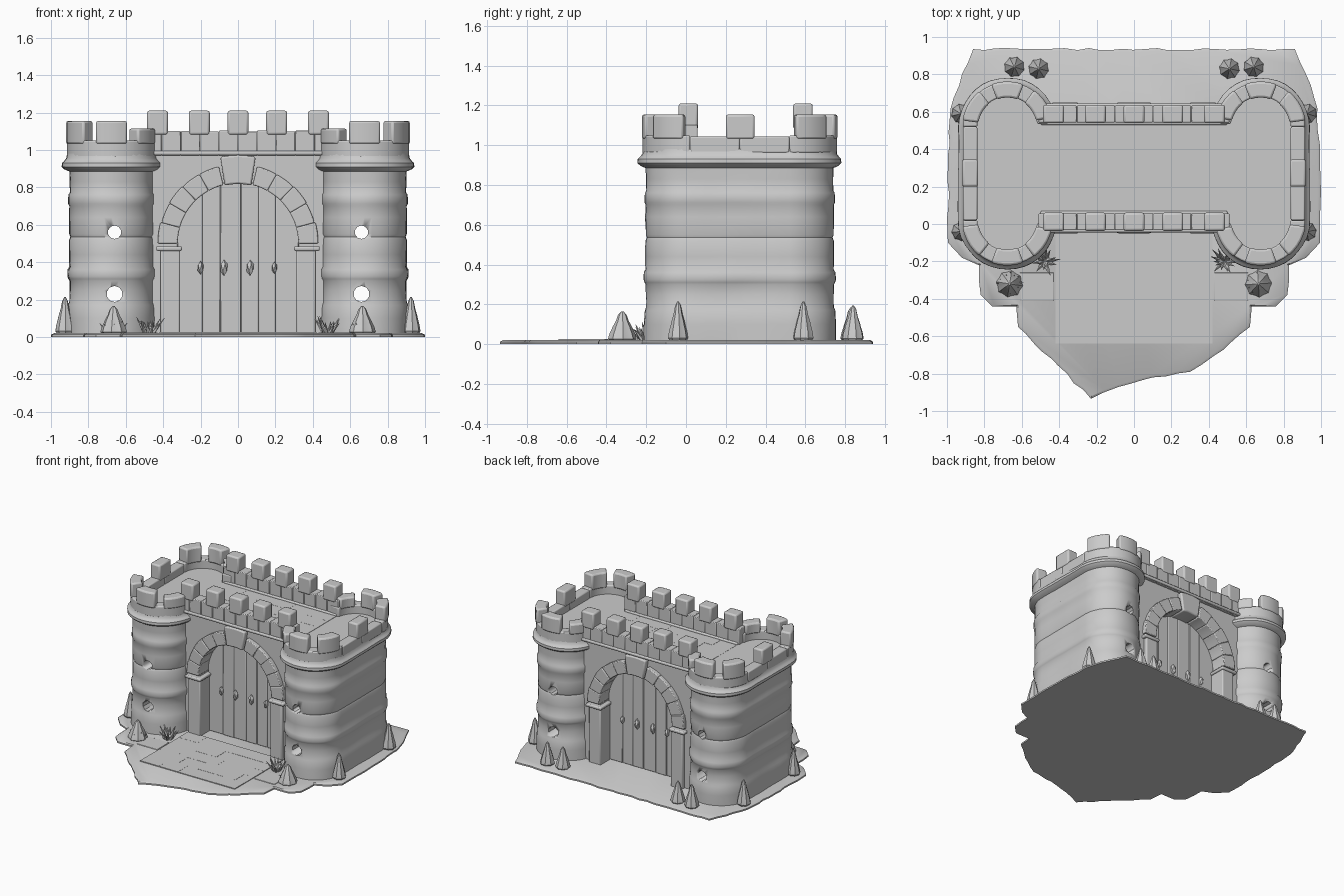
import bpy, bmesh, random
from math import sin, cos, pi, radians, sqrt
from mathutils import Vector, Matrix, noise

if "Cube" in bpy.data.objects:
    bpy.data.objects.remove(bpy.data.objects["Cube"])

random.seed(4)
FORT_Y = 0.27                      # the towers are symmetric about this line
GATE_Y = 0.30                      # the two gate walls are symmetric about this line
TX, TY, TR = 0.677, 0.25, 0.22     # tower centre x, arc centre offset, radius


def add(name, bm, mirror="", y=0.0, bevel=0.0):
    bmesh.ops.recalc_face_normals(bm, faces=bm.faces)
    me = bpy.data.meshes.new(name)
    bm.to_mesh(me)
    bm.free()
    ob = bpy.data.objects.new(name, me)
    bpy.context.collection.objects.link(ob)
    ob.location.y = y
    if bevel:
        m = ob.modifiers.new("soft_edges", "BEVEL")
        m.width, m.segments, m.limit_method = bevel, 2, "ANGLE"
    if mirror:
        m = ob.modifiers.new("mirror", "MIRROR")
        m.use_axis = ["x" in mirror, "y" in mirror, False]
        m.use_mirror_merge = False
    return ob


def loft(bm, rings):
    """Skin equal-length closed rings and cap both ends."""
    vs = [[bm.verts.new(p) for p in r] for r in rings]
    n = len(vs[0])
    for a, b in zip(vs, vs[1:]):
        for i in range(n):
            bm.faces.new((a[i], a[(i + 1) % n], b[(i + 1) % n], b[i]))
    bm.faces.new(vs[0][::-1])
    bm.faces.new(vs[-1])


def slab(bm, pts, z0, z1):          # xy outline extruded in z
    loft(bm, [[(x, y, z) for x, y in pts] for z in (z0, z1)])


def prism(bm, pts, y0, y1):         # xz outline extruded in y
    loft(bm, [[(x, y, z) for x, z in pts] for y in (y0, y1)])


def box(bm, x0, x1, y0, y1, z0, z1):
    slab(bm, [(x0, y0), (x1, y0), (x1, y1), (x0, y1)], z0, z1)


def arc(r, a0, a1, n, cx=0, cz=0):
    return [(cx + r * sin(radians(a0 + (a1 - a0) * i / n)),
             cz + r * cos(radians(a0 + (a1 - a0) * i / n))) for i in range(n + 1)]


# Ground plate with a ragged edge
half = [(0.86, 0.935), (0.92, 0.8), (0.98, 0.62), (0.995, 0.3), (0.995, -0.1), (0.92, -0.18),
        (0.83, -0.22), (0.82, -0.38), (0.76, -0.44), (0.63, -0.44), (0.62, -0.55)]
outline = half + [(0.42, -0.71), (0.3, -0.79), (0.1, -0.82), (-0.08, -0.87), (-0.23, -0.935)] \
    + [(-x, y) for x, y in half[::-1]]
edge = []
for i, p in enumerate(outline):
    a, b = Vector(p), Vector(outline[(i + 1) % len(outline)])
    k = max(1, int((b - a).length / 0.06))
    for j in range(k):
        w = 0.006 if j else 0
        edge.append(a.lerp(b, j / k) + Vector((random.uniform(-w, w), random.uniform(-w, w))))
bm = bmesh.new()
loft(bm, [[(x, y, 0) for x, y in edge], [(x, y, 0.012) for x, y in edge],
          [(x * 0.985, y * 0.985, 0.02) for x, y in edge]])
add("ground_plate", bm)


# Paving: closely laid flagstones
def pave(name, x0, x1, y0, y1, z0, z1, cols, rows, loc=0):
    bm = bmesh.new()
    w, h = (x1 - x0) / cols, (y1 - y0) / rows
    for r in range(rows):
        cuts = [x0] + [x0 + w * (c + 0.5 * (r % 2)) for c in range(1, cols)] + [x1]
        for a, b in zip(cuts, cuts[1:]):
            box(bm, a, b, y0 + r * h, y0 + r * h + h, z0, z1 + random.uniform(-0.001, 0.001))
    add(name, bm, y=loc)


pave("forecourt_paving", -0.42, 0.42, -0.64, -0.03, 0.01, 0.026, 5, 5)
pave("roof_paving", -0.5, 0.5, -0.25, 0.25, 0.95, 0.982, 7, 4, GATE_Y)
bm = bmesh.new()
box(bm, 0.43, 0.61, -0.41, -0.26, 0.01, 0.024)
add("side_flagstone", bm, "x", bevel=0.003)


# Towers: long rounded plan with stone courses and a cornice
def stadium(r, z):
    pts = [(TX + x, -TY - c) for x, c in arc(r, -90, 90, 18)]
    pts += [(TX + r, -TY + 2 * TY * i / 6) for i in range(1, 6)]
    pts += [(TX - x, TY + c) for x, c in arc(r, -90, 90, 18)]
    pts += [(TX - r, TY - 2 * TY * i / 6) for i in range(1, 6)]
    out = []
    for x, y in pts:
        k = 1 + 0.022 * noise.noise(Vector((x * 7, y * 7, z * 9)))
        cy = max(-TY, min(TY, y))
        out.append((TX + (x - TX) * k, cy + (y - cy) * k, z))
    return out


profile = [(0.01, .014), (.1, .013), (.17, .01), (.185, .003), (.25, .002), (.3, .002), (.31, .008),
           (.325, .013), (.36, .012), (.375, .004), (.44, .005), (.52, .004), (.535, -.002),
           (.55, .004), (.64, .004), (.70, .002), (.712, .008), (.76, .008), (.772, .001),
           (.83, .002), (.885, .003), (.897, .03), (.91, .043), (.93, .042), (.942, .03),
           (.955, .02), (.98, .016)]
bm = bmesh.new()
loft(bm, [stadium(TR + o, z) for z, o in profile])
tower = add("tower", bm, y=FORT_Y)

# Round window cutters running through each tower
bm = bmesh.new()
for z, r in ((0.23, 0.043), (0.56, 0.036)):
    bmesh.ops.create_cone(bm, cap_ends=True, segments=10, radius1=r, radius2=r, depth=1.4,
                          matrix=Matrix.Translation((0.66, 0, z)) @ Matrix.Rotation(pi / 2, 4, "X"))
cutter = add("window_cutter", bm, y=FORT_Y)
cutter.hide_render = True
cutter.display_type = "WIRE"
cut = tower.modifiers.new("windows", "BOOLEAN")
cut.operation, cut.object, cut.solver = "DIFFERENCE", cutter, "EXACT"
mir = tower.modifiers.new("mirror", "MIRROR")
mir.use_mirror_merge = False

# Tower parapets and merlons
RO, RI = 0.238, 0.16


def curved(bm, a0, a1, z0, z1, n, grow=0.0):
    o = arc(RO + grow, a0, a1, n) + arc(RI - grow, a1, a0, n)
    slab(bm, [(TX + x, -TY - c) for x, c in o], z0, z1)


bm = bmesh.new()
curved(bm, -85, 90, 0.96, 1.05, 24)
box(bm, TX + RI, TX + RO, -TY, 0, 0.96, 1.045)
add("tower_parapet", bm, "xy", FORT_Y, 0.008)
bm = bmesh.new()
for a0, a1, top in ((-78, -36, 1.115), (-21, 21, 1.155), (38, 82, 1.155)):
    curved(bm, a0, a1, 1.03, top, 5, 0.004)
add("tower_merlons", bm, "xy", FORT_Y, 0.012)
bm = bmesh.new()
box(bm, TX + RI - 0.004, TX + RO + 0.004, -0.07, 0.075, 1.03, 1.155)
add("side_merlon", bm, "x", FORT_Y, 0.012)

# Gate walls with an arched opening, and the roof between them
R, SPRING = 0.33, 0.5
bm = bmesh.new()
prism(bm, [(0.5, 0.01), (0.5, 0.98), (-0.5, 0.98), (-0.5, 0.01), (-R, 0.01)]
      + arc(R, -90, 90, 24, 0, SPRING) + [(R, 0.01)], -0.31, -0.18)
add("gate_wall", bm, "y", GATE_Y)
bm = bmesh.new()
box(bm, -0.6, 0.6, -0.25, 0.25, 0.88, 0.975)
add("roof", bm, y=GATE_Y)

# Gate parapet, ledge and merlons
bm = bmesh.new()
box(bm, -0.5, 0.5, -0.345, -0.23, 0.972, 0.995)
add("gate_ledge", bm, "y", GATE_Y, 0.008)
bm = bmesh.new()
xs = [-0.51 + 0.102 * i for i in range(11)]
for a, b in zip(xs, xs[1:]):
    box(bm, a, b, -0.333, -0.243, 0.97, 1.10 + random.uniform(-0.004, 0.004))
add("gate_parapet", bm, "y", GATE_Y, 0.005)
bm = bmesh.new()
for x in (-0.43, -0.207, 0, 0.207, 0.43):
    box(bm, x - 0.056, x + 0.056, -0.337, -0.239, 1.08, 1.21)
add("gate_merlons", bm, "y", GATE_Y, 0.012)

# Arch stones, keystone, jambs and imposts
bm = bmesh.new()
step = 76 / 5
for i in range(5):
    a = 90 - i * step
    o = 0.428 + random.uniform(-0.006, 0.006)
    prism(bm, arc(R - 0.008, a, a - step, 4, 0, SPRING) + arc(o, a - step, a, 4, 0, SPRING),
          -0.34 - random.uniform(0, 0.006), -0.2)
add("arch_stones", bm, "xy", GATE_Y, 0.006)
bm = bmesh.new()
prism(bm, arc(R - 0.012, -13, 13, 4, 0, SPRING) + arc(0.472, 11.5, -11.5, 4, 0, SPRING), -0.35, -0.2)
add("keystone", bm, "y", GATE_Y, 0.01)
bm = bmesh.new()
box(bm, 0.31, 0.415, -0.34, -0.18, 0.01, 0.465)
box(bm, 0.3, 0.437, -0.352, -0.18, 0.46, 0.485)
add("gate_jambs", bm, "xy", GATE_Y, 0.008)

# Door planks and handles
bm = bmesh.new()
xs = [-0.325, -0.19, -0.095, 0.015, 0.11, 0.2, 0.325]
for a, b in zip(xs, xs[1:]):
    top = [b + (a - b) * i / 8 for i in range(9)]
    prism(bm, [(a, 0.02), (b, 0.02)] + [(x, SPRING + sqrt(R * R - x * x)) for x in top],
          -0.215 - random.uniform(0, 0.006), -0.17)
add("door_planks", bm, "y", GATE_Y, 0.005)
bm = bmesh.new()
for x, s in ((-0.2, 1), (-0.075, 1.2), (0.065, 1.2), (0.195, 0.9)):
    bmesh.ops.create_icosphere(bm, subdivisions=1, radius=1, matrix=Matrix.Translation((x, -0.225, 0.37))
                               @ Matrix.Diagonal((0.018 * s, 0.022, 0.036 * s, 1)))
add("door_handles", bm, "y", GATE_Y)


# Trees: ruffled, tiered cones
def tree(bm, x, y, r, h):
    shape = [(0.8, 0), (1, 0.08), (0.9, 0.25), (0.72, 0.42), (0.7, 0.46), (0.45, 0.68), (0.3, 0.88), (0.08, 1)]
    spin = random.uniform(0, pi)
    loft(bm, [[(x + r * k * (1 + 0.06 * (-1) ** i) * cos(spin + i * pi / 8),
                y + r * k * (1 + 0.06 * (-1) ** i) * sin(spin + i * pi / 8),
                0.015 + h * t) for i in range(16)] for k, t in shape])


bm = bmesh.new()
for x, y, r, h in ((0.64, 0.84, 0.052, 0.18), (0.51, 0.83, 0.052, 0.17), (0.925, 0.59, 0.05, 0.2),
                   (0.925, -0.04, 0.048, 0.2), (0.665, -0.32, 0.068, 0.15)):
    tree(bm, x, y, r, h)
    tree(bm, -x, y, r, h)
add("trees", bm)

# Grass tufts and leafy skirts: leaning spikes
bm = bmesh.new()
for cx, cy, n, spread, length in ((0.48, -0.2, 14, 0.04, 0.1), (0.665, -0.32, 12, 0.05, 0.07)):
    for side in (-1, 1):
        for i in range(n):
            a = 2 * pi * i / n + random.uniform(-0.2, 0.2)
            d = Vector((cos(a), sin(a), 0))
            root = Vector((side * cx, cy, 0.015)) + d * spread * random.uniform(0.2, 0.6)
            tilt = (d * random.uniform(0.3, 0.9) + Vector((0, 0, 1))).normalized()
            ln = length * random.uniform(0.7, 1.1)
            bmesh.ops.create_cone(bm, cap_ends=True, segments=5, radius1=0.013, radius2=0.001, depth=ln,
                                  matrix=Matrix.Translation(root + tilt * ln / 2)
                                  @ tilt.to_track_quat("Z", "Y").to_matrix().to_4x4())
add("grass_tufts", bm)

# Smooth shading with crisp edges
bpy.ops.object.select_all(action="SELECT")
bpy.context.view_layer.objects.active = tower
bpy.ops.object.shade_smooth_by_angle(angle=radians(35))
